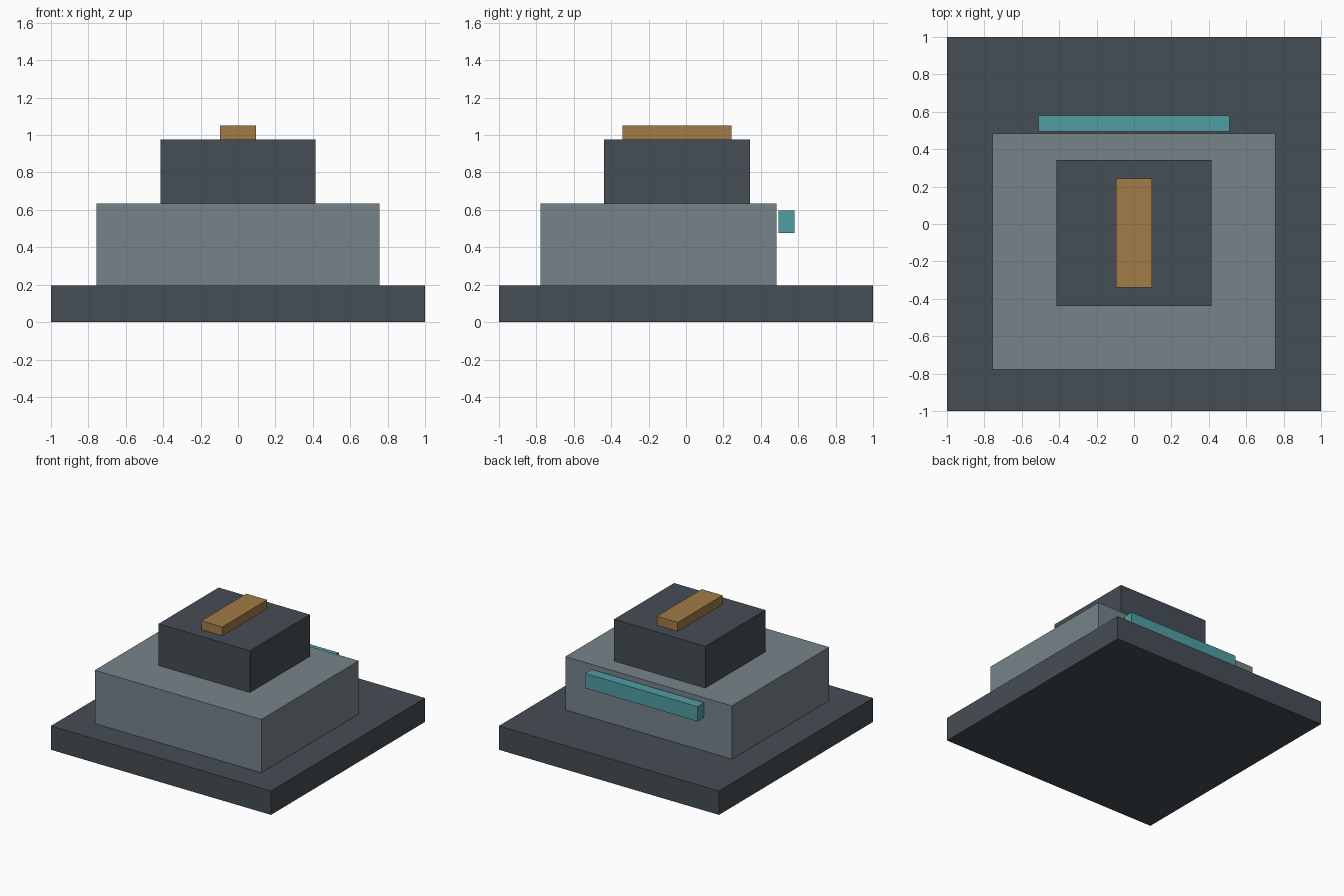
import bpy

if "Cube" in bpy.data.objects:
    bpy.data.objects.remove(bpy.data.objects["Cube"])


def material(name, color):
    mat = bpy.data.materials.new(name)
    mat.diffuse_color = (*color, 1.0)
    mat.use_nodes = True
    mat.node_tree.nodes["Principled BSDF"].inputs["Base Color"].default_value = mat.diffuse_color
    return mat


def box(name, x, y, z, mat):
    """Axis-aligned box from (min, max) ranges."""
    spans = (x, y, z)
    centre = [(lo + hi) / 2 for lo, hi in spans]
    bpy.ops.mesh.primitive_cube_add(size=1, location=centre)
    obj = bpy.context.object
    obj.name = name
    obj.scale = [hi - lo for lo, hi in spans]
    bpy.ops.object.transform_apply(location=False, rotation=False, scale=True)
    obj.data.materials.append(mat)
    return obj


dark = material("dark_slate", (0.06, 0.075, 0.09))
grey = material("blue_grey", (0.18, 0.23, 0.255))
orange = material("amber", (0.36, 0.20, 0.065))
teal = material("teal", (0.08, 0.34, 0.37))

# Stepped body: wide base, main block set towards the front, upper block
box("base_plate", (-1, 1), (-1, 1), (0, 0.196), dark)
box("main_block", (-0.757, 0.757), (-0.778, 0.485), (0.196, 0.634), grey)
box("upper_block", (-0.415, 0.415), (-0.438, 0.341), (0.634, 0.977), dark)

# Strip on top, and bar standing just off the back of the main block
box("top_strip", (-0.095, 0.095), (-0.34, 0.243), (0.977, 1.05), orange)
box("rear_bar", (-0.511, 0.511), (0.495, 0.58), (0.477, 0.598), teal)
